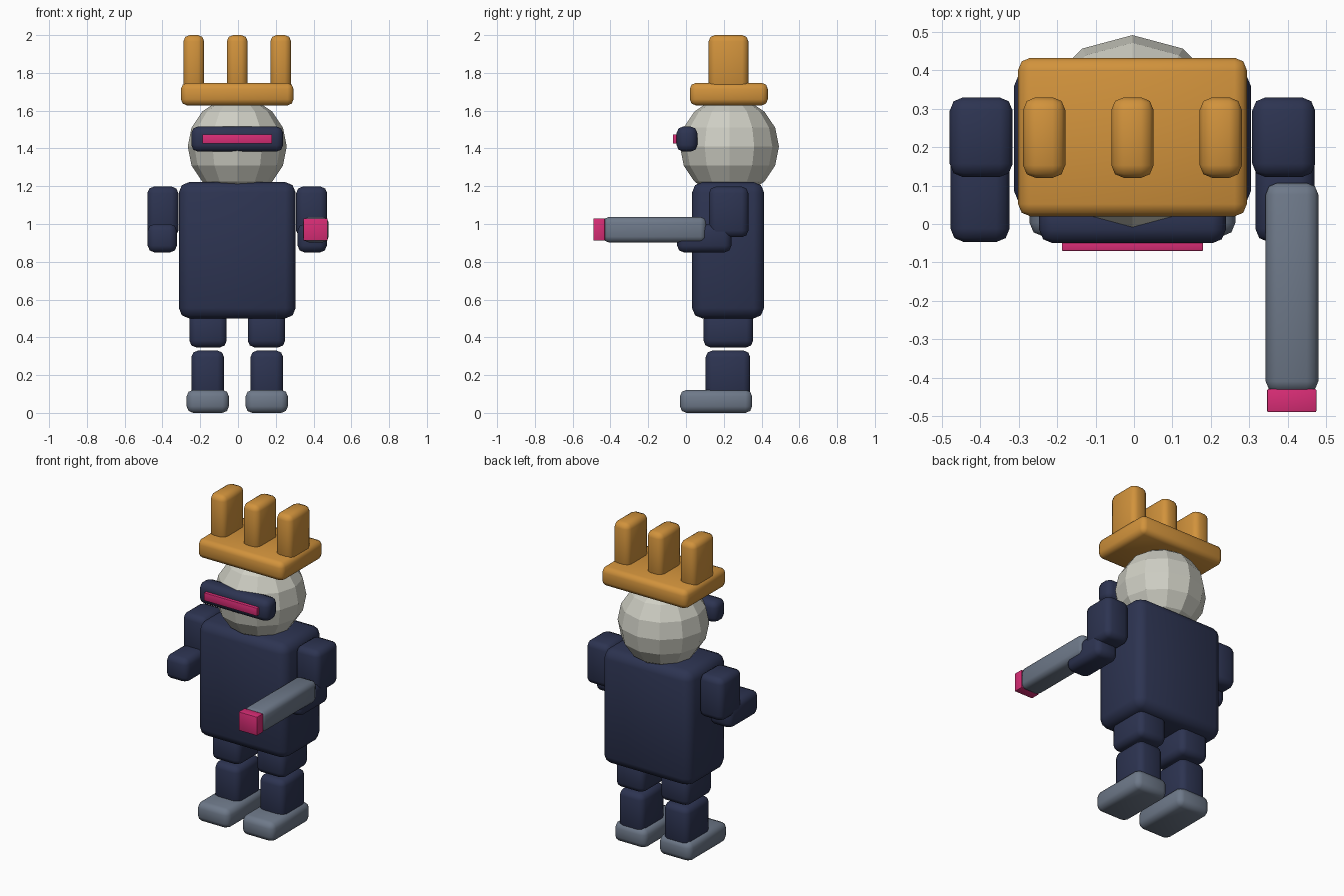
import bpy, math

if "Cube" in bpy.data.objects:
    bpy.data.objects.remove(bpy.data.objects["Cube"])

CX = -0.004  # body centre line


def material(name, rgb):
    m = bpy.data.materials.new(name)
    m.diffuse_color = (*rgb, 1)
    m.use_nodes = True
    m.node_tree.nodes["Principled BSDF"].inputs["Base Color"].default_value = m.diffuse_color
    return m


NAVY = material("navy", (0.026, 0.034, 0.083))
ORANGE = material("orange", (0.64, 0.29, 0.045))
SLATE = material("slate grey", (0.155, 0.19, 0.25))
PINK = material("pink", (0.69, 0.026, 0.18))
BONE = material("bone white", (0.62, 0.62, 0.55))


def smooth(ob, angle):
    bpy.ops.object.select_all(action='DESELECT')
    ob.select_set(True)
    bpy.context.view_layer.objects.active = ob
    bpy.ops.object.shade_smooth_by_angle(angle=math.radians(angle))


def block(name, x, y, z, mat, bevel=0.0):
    """Rounded box spanning the given (min, max) ranges."""
    spans = (x, y, z)
    bpy.ops.mesh.primitive_cube_add(size=1, location=[(a + b) / 2 for a, b in spans])
    ob = bpy.context.object
    ob.name = name
    ob.scale = [b - a for a, b in spans]
    bpy.ops.object.transform_apply(location=False, rotation=False, scale=True)
    ob.data.materials.append(mat)
    if bevel:
        mod = ob.modifiers.new("rounding", 'BEVEL')
        mod.width = bevel
        mod.segments = 2
        bpy.ops.object.modifier_apply(modifier="rounding")
        smooth(ob, 50)
    return ob


def centred(half):
    return (CX - half, CX + half)


# Torso
block("torso", centred(0.309), (0.032, 0.413), (0.5, 1.222), NAVY, 0.055)

# Faceted head
bpy.ops.mesh.primitive_uv_sphere_add(segments=12, ring_count=8, radius=0.262,
                                     location=(CX, 0.23, 1.41))
head = bpy.context.object
head.name = "head"
head.data.materials.append(BONE)

# Visor and glowing strip
block("visor", centred(0.243), (-0.05, 0.06), (1.383, 1.516), NAVY, 0.035)
block("visor_strip", centred(0.184), (-0.07, -0.04), (1.425, 1.475), PINK, 0.003)

# Crown plate with three prongs
block("crown_plate", centred(0.298), (0.02, 0.433), (1.628, 1.747), ORANGE, 0.032)
for i in (-1, 0, 1):
    x = CX + i * 0.23
    block("crown_prong", (x - 0.055, x + 0.055), (0.12, 0.33), (1.7, 2.0), ORANGE, 0.033)


# Limbs, repeated on both sides
def pair(name, near, far, y, z, mat, bevel):
    for side, s in (("left", -1), ("right", 1)):
        x = sorted((CX + s * near, CX + s * far))
        block(f"{side}_{name}", x, y, z, mat, bevel)


pair("upper_arm", 0.312, 0.476, (0.122, 0.33), (0.93, 1.198), NAVY, 0.035)
pair("forearm", 0.32, 0.474, (-0.047, 0.24), (0.85, 1.0), NAVY, 0.035)
pair("thigh", 0.056, 0.253, (0.093, 0.355), (0.347, 0.53), NAVY, 0.035)
pair("shin", 0.07, 0.243, (0.104, 0.34), (0.08, 0.33), NAVY, 0.035)
pair("foot", 0.044, 0.268, (-0.032, 0.35), (0.0, 0.122), SLATE, 0.035)

# Arm cannon with bright muzzle
block("cannon", (0.343, 0.48), (-0.44, 0.107), (0.903, 1.037), SLATE, 0.03)
block("cannon_muzzle", (0.347, 0.475), (-0.49, -0.43), (0.913, 1.03), PINK, 0.003)
